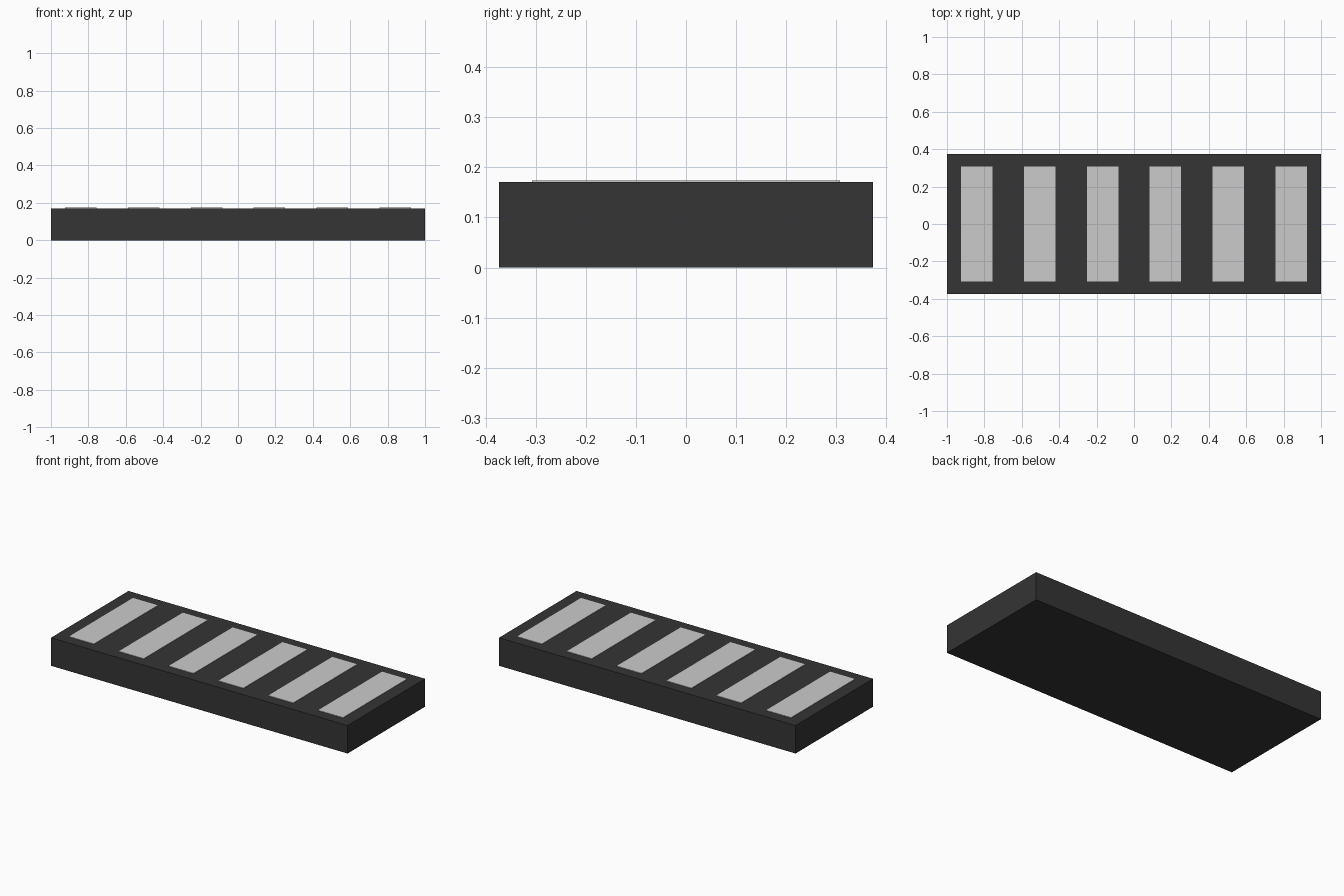
import bpy

if "Cube" in bpy.data.objects:
    bpy.data.objects.remove(bpy.data.objects["Cube"])


def box(name, center, size):
    bpy.ops.mesh.primitive_cube_add(size=1, location=center)
    obj = bpy.context.object
    obj.name = name
    obj.scale = size
    bpy.ops.object.transform_apply(location=False, rotation=False, scale=True)
    return obj


TOP = 0.171

# dark road slab
slab = box("road_slab", (0, 0, TOP / 2), (2.0, 0.746, TOP))
asphalt = bpy.data.materials.new("asphalt")
asphalt.diffuse_color = (0.035, 0.035, 0.035, 1)
asphalt.use_nodes = True
asphalt.node_tree.nodes["Principled BSDF"].inputs["Base Color"].default_value = asphalt.diffuse_color
slab.data.materials.append(asphalt)

# six thin crossing stripes laid on top
for i in range(6):
    x = (i - 2.5) * 0.336
    box(f"crossing_stripe_{i + 1}", (x, 0, TOP + 0.0015), (0.168, 0.616, 0.003))
